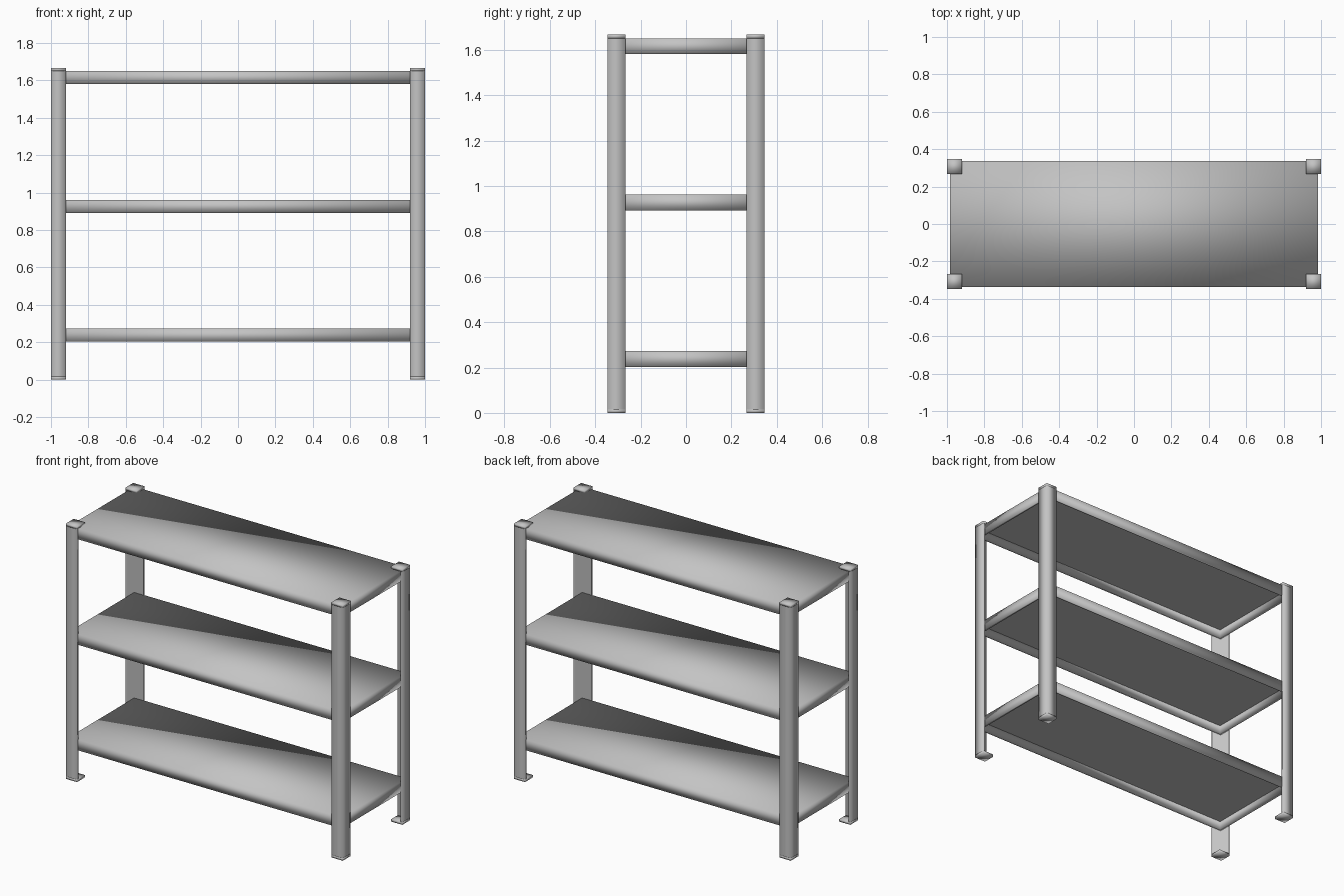
import bpy, bmesh

if "Cube" in bpy.data.objects:
    bpy.data.objects.remove(bpy.data.objects["Cube"])

W, D, H = 1.0, 0.347, 1.667      # half width, half depth, height
LEG, T, PLATE = 0.08, 0.014, 0.016  # angle leg, metal thickness, end plate thickness
LIP = 0.07                        # shelf edge height

steel = bpy.data.materials.new("grey_steel")
steel.use_nodes = True
GREY = (0.55, 0.55, 0.55, 1)
steel.diffuse_color = GREY
steel.node_tree.nodes["Principled BSDF"].inputs["Base Color"].default_value = GREY


def finish(bm, name):
    mesh = bpy.data.meshes.new(name)
    bmesh.ops.recalc_face_normals(bm, faces=bm.faces)
    for f in bm.faces:
        f.smooth = True
    bm.to_mesh(mesh)
    bm.free()
    mesh.materials.append(steel)
    obj = bpy.data.objects.new(name, mesh)
    bpy.context.collection.objects.link(obj)


def ring(bm, points, z):
    return [bm.verts.new((x, y, z)) for x, y in points]


def bridge(bm, a, b):
    n = len(a)
    for i in range(n):
        j = (i + 1) % n
        bm.faces.new((a[i], a[j], b[j], b[i]))


def rect(hx, hy):
    return [(-hx, -hy), (hx, -hy), (hx, hy), (-hx, hy)]


def post(name, sx, sy):
    # angle-section upright with its corner outward
    bm = bmesh.new()
    angle = [(0, 0), (LEG, 0), (LEG, T), (T, T), (T, LEG), (0, LEG)]
    pts = [(sx * (W - x), sy * (D - y)) for x, y in angle]
    bridge(bm, ring(bm, pts, PLATE), ring(bm, pts, H - PLATE))
    # square end plates
    square = [(0, 0), (LEG, 0), (LEG, LEG), (0, LEG)]
    pts = [(sx * (W - x), sy * (D - y)) for x, y in square]
    for z in (0, H - PLATE):
        low, high = ring(bm, pts, z), ring(bm, pts, z + PLATE)
        bridge(bm, low, high)
        bm.faces.new(low)
        bm.faces.new(high)
    finish(bm, name)


def shelf(name, top):
    # pan with folded-down edges
    bm = bmesh.new()
    hx, hy = W - T - 0.002, D - T + 0.003
    outer, inner = rect(hx, hy), rect(hx - T, hy - T)
    top_out = ring(bm, outer, top)
    low_out = ring(bm, outer, top - LIP)
    low_in = ring(bm, inner, top - LIP)
    top_in = ring(bm, inner, top - T)
    bm.faces.new(top_out)
    for a, b in ((top_out, low_out), (low_out, low_in), (low_in, top_in)):
        bridge(bm, a, b)
    # flat underside, kept crisp by its own corners
    under = bm.faces.new(ring(bm, inner, top - T))
    bmesh.ops.recalc_face_normals(bm, faces=[f for f in bm.faces if f != under])
    if under.normal.z > 0:
        under.normal_flip()
    finish(bm, name)


for sx, side in ((1, "left"), (-1, "right")):
    for sy, end in ((-1, "front"), (1, "back")):
        post(f"{end}_{side}_post", sx, sy)

for name, top in (("bottom_shelf", 0.273), ("middle_shelf", 0.962), ("top_shelf", 1.651)):
    shelf(name, top)
